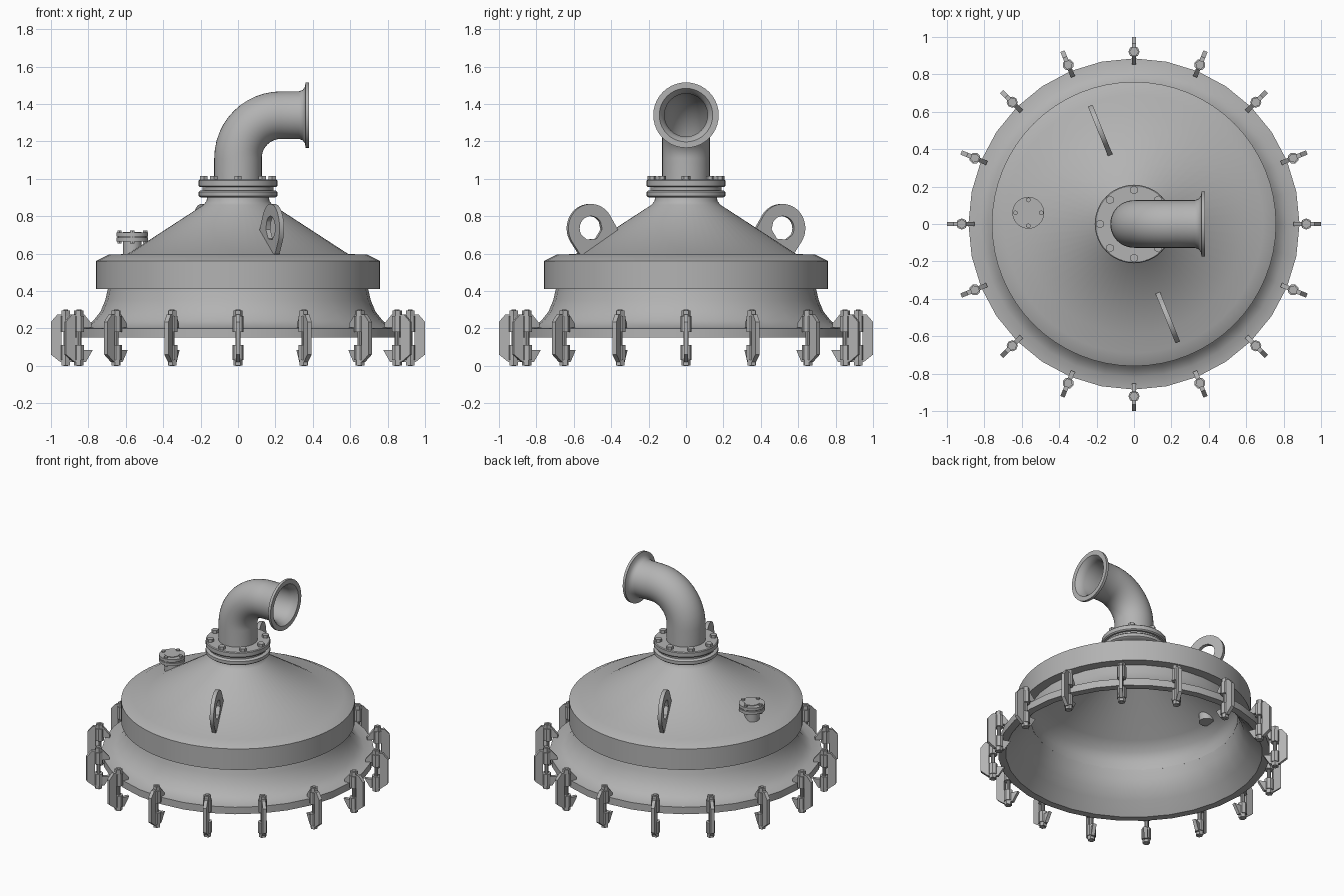
import bpy, bmesh
from math import pi, cos, sin, radians, acos, atan2
from mathutils import Matrix, Vector

if "Cube" in bpy.data.objects:
    bpy.data.objects.remove(bpy.data.objects["Cube"], do_unlink=True)

steel = bpy.data.materials.new("brushed grey steel")
steel.use_nodes = True
grey = (0.45, 0.45, 0.45, 1)
steel.diffuse_color = grey
steel.node_tree.nodes["Principled BSDF"].inputs["Base Color"].default_value = grey


def finish(bm, name, angle=40):
    """Turn a bmesh into a shaded, coloured object."""
    bmesh.ops.recalc_face_normals(bm, faces=bm.faces)
    mesh = bpy.data.meshes.new(name)
    bm.to_mesh(mesh)
    bm.free()
    mesh.materials.append(steel)
    obj = bpy.data.objects.new(name, mesh)
    bpy.context.collection.objects.link(obj)
    bpy.ops.object.select_all(action="DESELECT")
    obj.select_set(True)
    bpy.context.view_layer.objects.active = obj
    bpy.ops.object.shade_smooth_by_angle(angle=radians(angle))
    return obj


def bridge(bm, rings):
    """Skin a closed sequence of vertex rings."""
    n = len(rings[0])
    for a, b in zip(rings, rings[1:] + rings[:1]):
        for i in range(n):
            j = (i + 1) % n
            bm.faces.new((a[i], a[j], b[j], b[i]))


def lathe(name, profile, segs):
    """Revolve a closed (radius, height) profile about z."""
    bm = bmesh.new()
    turns = [2 * pi * i / segs for i in range(segs)]
    bridge(bm, [[bm.verts.new((r * cos(t), r * sin(t), z)) for t in turns]
                for r, z in profile])
    return finish(bm, name)


def rod(bm, r, z0, z1, x=0, y=0, segs=6):
    """Upright cylinder or hexagon between two heights."""
    bmesh.ops.create_cone(bm, cap_ends=True, segments=segs, radius1=r, radius2=r,
                          depth=z1 - z0,
                          matrix=Matrix.Translation((x, y, (z0 + z1) / 2)))


def plate(bm, outline, thick):
    """Extrude an outline in the xz plane, centred on y = 0."""
    face = bm.faces.new([bm.verts.new((x, -thick / 2, z)) for x, z in outline])
    ext = bmesh.ops.extrude_face_region(bm, geom=[face])
    moved = [v for v in ext["geom"] if isinstance(v, bmesh.types.BMVert)]
    bmesh.ops.translate(bm, verts=moved, vec=(0, thick, 0))


# Flared skirt with its clamping rim, open underneath
lathe("flared_skirt", [
    (0.885, 0.15), (0.885, 0.2), (0.82, 0.207), (0.775, 0.24), (0.735, 0.29),
    (0.71, 0.35), (0.695, 0.415), (0.675, 0.415), (0.69, 0.35), (0.717, 0.285),
    (0.76, 0.23), (0.835, 0.15)], 32)

# Thick band and hollow conical dome
lathe("conical_dome", [
    (0.675, 0.41), (0.76, 0.41), (0.76, 0.56), (0.69, 0.595), (0.59, 0.597),
    (0.185, 0.86), (0.168, 0.88), (0.165, 0.905), (0.115, 0.905), (0.115, 0.88),
    (0.17, 0.845), (0.58, 0.58), (0.65, 0.53), (0.675, 0.47)], 64)

# Neck flange pair with gasket
lathe("neck_flange", [
    (0.115, 0.9), (0.2, 0.9), (0.21, 0.908), (0.21, 0.93), (0.2, 0.938),
    (0.19, 0.938), (0.19, 0.955), (0.203, 0.955), (0.21, 0.962), (0.21, 0.99),
    (0.205, 0.995), (0.115, 0.995)], 48)

bm = bmesh.new()
for k in range(8):
    a = k * pi / 4
    rod(bm, 0.023, 0.99, 1.015, 0.182 * cos(a), 0.182 * sin(a))
finish(bm, "neck_bolts")

# Outlet elbow: stations of (x, z, heading, radius) out along the outside, back inside
bend, low, axis = 0.23, 1.11, 1.34
arc = [(bend * (1 - cos(t)), low + bend * sin(t), pi / 2 - t)
       for t in [i * pi / 24 for i in range(13)]]
path = [(0, 0.99, pi / 2)] + arc
outside = [(*p, 0.127) for p in path]
inside = [(*p, 0.115) for p in reversed(path)]
lip = [(x, axis, 0, r) for x, r in (
    (0.325, 0.127), (0.345, 0.134), (0.357, 0.15), (0.362, 0.175), (0.38, 0.175),
    (0.38, 0.143), (0.36, 0.127), (0.33, 0.115))]
bm = bmesh.new()
rings = []
for x, z, h, r in outside + lip + inside:
    ring = []
    for i in range(40):
        t = 2 * pi * i / 40
        off = r * cos(t)
        ring.append(bm.verts.new((x - off * sin(h), r * sin(t), z + off * cos(h))))
    rings.append(ring)
bridge(bm, rings)
finish(bm, "outlet_elbow")

# Small blanked nozzle on the cone
nx, ny = -0.565, 0.06
bm = bmesh.new()
rod(bm, 0.05, 0.565, 0.67, nx, ny, 32)
rod(bm, 0.085, 0.665, 0.685, nx, ny, 32)
rod(bm, 0.074, 0.685, 0.692, nx, ny, 32)
rod(bm, 0.085, 0.692, 0.712, nx, ny, 32)
rod(bm, 0.05, 0.71, 0.716, nx, ny, 32)
for k in range(4):
    a = k * pi / 2
    rod(bm, 0.013, 0.655, 0.722, nx + 0.069 * cos(a), ny + 0.069 * sin(a))
finish(bm, "side_nozzle")


# Lifting lugs: round eye with tangents running down to the cone
def tangent_angle(c, r, p, side):
    d = Vector(p) - Vector(c)
    return atan2(d.y, d.x) + side * acos(r / d.length)


centre, eye_r, hole_r = (0.545, 0.735), 0.13, 0.065
foot_out, foot_in = (0.6, 0.585), (0.385, 0.72)
start = tangent_angle(centre, eye_r, foot_out, 1)
end = tangent_angle(centre, eye_r, foot_in, -1) % (2 * pi)
start = start if start < end else start - 2 * pi
steps = 24
outer = [(centre[0] + eye_r * cos(start + (end - start) * i / steps),
          centre[1] + eye_r * sin(start + (end - start) * i / steps))
         for i in range(steps + 1)] + [foot_in, (0.49, 0.645), foot_out]
hole = []
for x, z in outer:
    a = atan2(z - centre[1], x - centre[0])
    hole.append((centre[0] + hole_r * cos(a), centre[1] + hole_r * sin(a)))
for name, turn in (("rear_lifting_lug", 0), ("front_lifting_lug", pi)):
    bm = bmesh.new()
    bridge(bm, [[bm.verts.new((x, y, z)) for x, z in loop] for loop, y in (
        (outer, -0.013), (outer, 0.013), (hole, 0.013), (hole, -0.013))])
    lug = finish(bm, name)
    a = radians(112) + turn
    lug.rotation_euler.z = a
    # slight sideways shift off the true radial line
    lug.location = (0.02 * sin(a), -0.02 * cos(a), 0)

# Rim clamps: C-shaped plate, bosses and a bolt with nuts
bm = bmesh.new()
plate(bm, [
    (0.845, 0.085), (0.885, 0.02), (0.95, 0.02), (1.0, 0.06), (1.0, 0.235),
    (0.965, 0.275), (0.895, 0.275), (0.852, 0.225), (0.852, 0.205), (0.9, 0.205),
    (0.945, 0.18), (0.945, 0.11), (0.9, 0.085)], 0.024)
bolt = 0.921
rod(bm, 0.03, 0.18, 0.265, bolt, 0, 8)
rod(bm, 0.03, 0.03, 0.11, bolt, 0, 8)
rod(bm, 0.013, 0.0, 0.3, bolt, 0, 10)
rod(bm, 0.025, 0.265, 0.295, bolt)
rod(bm, 0.025, 0.002, 0.03, bolt)
clamp = finish(bm, "rim_clamp_1", 30)
for k in range(1, 16):
    copy = bpy.data.objects.new(f"rim_clamp_{k + 1}", clamp.data)
    bpy.context.collection.objects.link(copy)
    copy.rotation_euler.z = k * pi / 8
